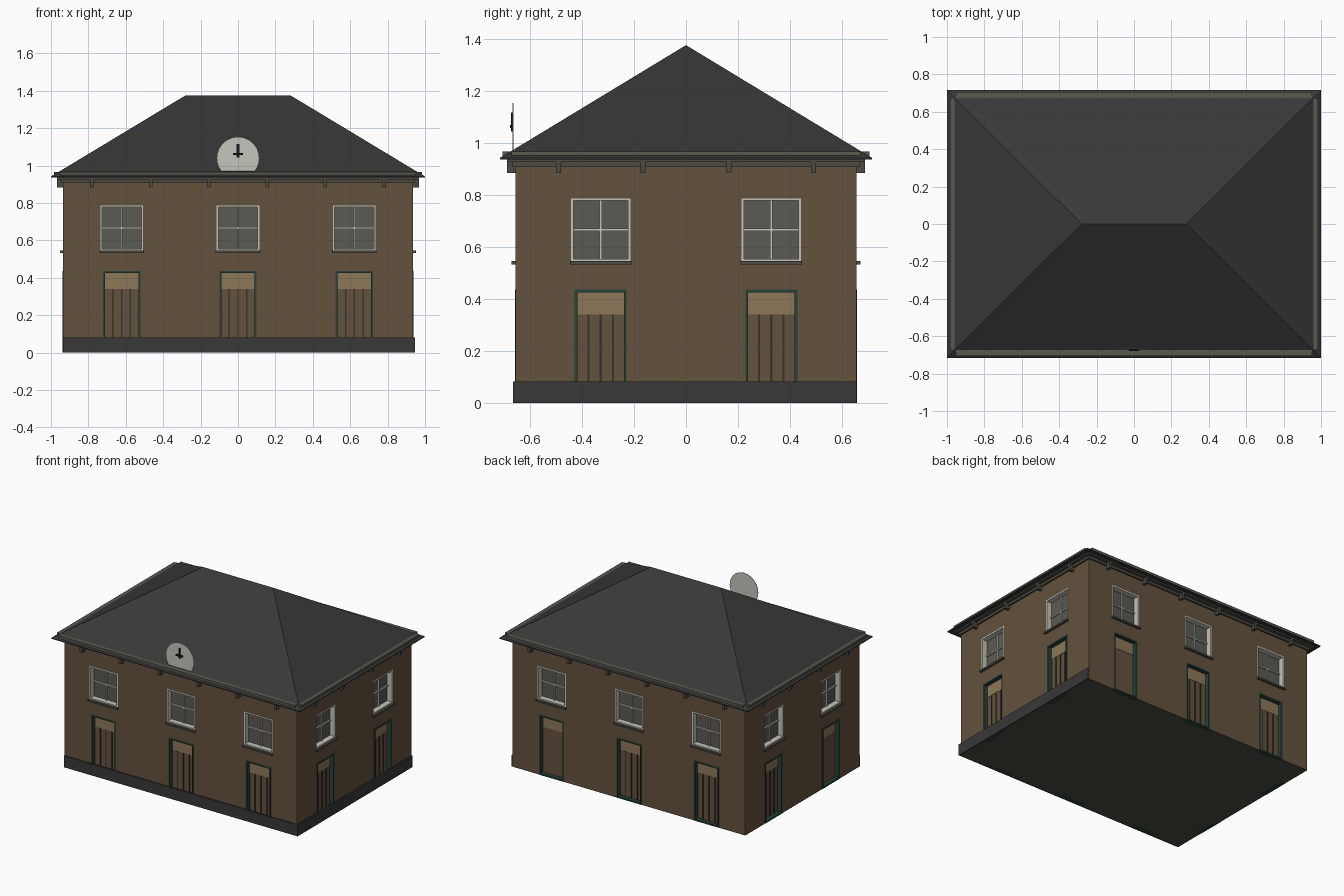
import bpy, bmesh, math
from mathutils import Matrix, Vector

cube = bpy.data.objects.get("Cube")
if cube:
    bpy.data.objects.remove(cube, do_unlink=True)


def material(name, r, g, b):
    m = bpy.data.materials.new(name)
    m.use_nodes = True
    m.diffuse_color = (r, g, b, 1)
    m.node_tree.nodes["Principled BSDF"].inputs["Base Color"].default_value = (r, g, b, 1)
    return m


BRICK = material("brown_brick", 0.125, 0.085, 0.047)
SLATE = material("dark_slate", 0.04, 0.04, 0.04)
STONE = material("grey_stone", 0.1, 0.1, 0.08)
TRIM = material("dark_trim", 0.07, 0.068, 0.053)
WHITE = material("off_white", 0.56, 0.56, 0.5)
GLASS = material("grey_glass", 0.105, 0.103, 0.087)
GREEN = material("dark_green", 0.02, 0.052, 0.04)
TAN = material("tan_panel", 0.27, 0.185, 0.098)
BAR = material("charcoal", 0.035, 0.033, 0.027)
BLACK = material("black", 0.006, 0.006, 0.006)

HX, HY, WALL_TOP = 0.935, 0.655, 0.94


def finish(name, bm, *mats):
    bmesh.ops.recalc_face_normals(bm, faces=bm.faces)
    mesh = bpy.data.meshes.new(name)
    bm.to_mesh(mesh)
    bm.free()
    for m in mats:
        mesh.materials.append(m)
    ob = bpy.data.objects.new(name, mesh)
    bpy.context.collection.objects.link(ob)
    return ob


def add_box(bm, u, y, z, turn=Matrix()):
    size = Matrix.Diagonal((u[1] - u[0], y[1] - y[0], z[1] - z[0], 1))
    mid = Matrix.Translation((sum(u) / 2, sum(y) / 2, sum(z) / 2))
    bmesh.ops.create_cube(bm, size=1, matrix=turn @ mid @ size)


def boxes(name, mat, items, turn=Matrix()):
    bm = bmesh.new()
    for u, y, z in items:
        add_box(bm, u, y, z, turn)
    return finish(name, bm, mat)


def frame(u0, u1, y, z0, z1, t):
    """Four bars round an opening."""
    return [((u0, u0 + t), y, (z0, z1)), ((u1 - t, u1), y, (z0, z1)),
            ((u0 + t, u1 - t), y, (z1 - t, z1)), ((u0 + t, u1 - t), y, (z0, z0 + t))]


def wall(name, half, dist, centres, turn):
    """Flat wall with a window and a door opening at every centre."""
    us = sorted([-half, half] + [c + s * w for c in centres for s in (-1, 1) for w in (WIN, DOOR)])
    zs = [0, DOOR_TOP, WIN_Z[0], WIN_Z[1], WALL_TOP]
    bm = bmesh.new()
    for a, b in zip(us, us[1:]):
        near = min(abs((a + b) / 2 - c) for c in centres)
        for i, (lo, hi) in enumerate(zip(zs, zs[1:])):
            if (i == 0 and near < DOOR) or (i == 2 and near < WIN):
                continue
            bm.faces.new([bm.verts.new(turn @ Vector((u, -dist, z)))
                          for u, z in ((a, lo), (b, lo), (b, hi), (a, hi))])
    bmesh.ops.remove_doubles(bm, verts=bm.verts, dist=1e-5)
    ob = finish(name, bm, BRICK)
    # Outward normals
    out = turn @ Vector((0, -1, 0))
    if ob.data.polygons[0].normal.dot(out) < 0:
        ob.data.flip_normals()


WIN, WIN_Z = 0.114, (0.545, 0.787)
DOOR, DOOR_TOP = 0.1, 0.436

long_u = (-0.622, 0, 0.622)
short_u = (-0.328, 0.328)
long_br = (-0.78, -0.467, -0.156, 0.156, 0.467, 0.78)
short_br = (-0.49, -0.165, 0.165, 0.49)

# Side name, half length, distance, bay centres, bracket centres, bay without bars
sides = [("front", HX, HY, long_u, long_br, None),
         ("right", HY, HX, short_u, short_br, None),
         ("back", HX, HY, long_u, long_br, 0),
         ("left", HY, HX, short_u, short_br, 1)]

for k, (side, half, dist, centres, brackets, plain) in enumerate(sides):
    turn = Matrix.Rotation(k * math.pi / 2, 4, 'Z')
    wall(side + "_wall", half, dist, centres, turn)
    frames, panes, sills, jambs, leaves, transoms, bars = ([] for _ in range(7))
    reveal = (-dist, -dist + 0.045)
    door_reveal = (-dist - 0.002, -dist + 0.035)
    for i, c in enumerate(centres):
        # Windows
        frames += frame(c - WIN, c + WIN, reveal, *WIN_Z, 0.009)
        glaze = (-dist + 0.03, -dist + 0.042)
        mid = sum(WIN_Z) / 2
        frames.append(((c - 0.004, c + 0.004), glaze, WIN_Z))
        frames.append(((c - WIN, c + WIN), glaze, (mid - 0.005, mid + 0.005)))
        panes.append(((c - WIN, c + WIN), (-dist + 0.04, -dist + 0.046), WIN_Z))
        sills.append(((c - 0.119, c + 0.119), (-dist - 0.016, -dist + 0.02), (0.533, 0.545)))
        # Doors
        jambs += frame(c - DOOR, c + DOOR, door_reveal, 0, DOOR_TOP, 0.011)
        leaves.append(((c - DOOR, c + DOOR), (-dist + 0.03, -dist + 0.036), (0, 0.34)))
        transoms.append(((c - DOOR, c + DOOR), (-dist + 0.028, -dist + 0.036), (0.34, DOOR_TOP - 0.005)))
        if i != plain:
            bars += [((c + o - 0.004, c + o + 0.004), (-dist + 0.025, -dist + 0.031), (0, 0.34))
                     for o in (-0.047, 0, 0.047)]
    boxes(side + "_window_frames", WHITE, frames, turn)
    boxes(side + "_window_panes", GLASS, panes, turn)
    boxes(side + "_window_sills", TRIM, sills, turn)
    boxes(side + "_door_frames", GREEN, jambs, turn)
    boxes(side + "_doors", BRICK, leaves, turn)
    boxes(side + "_door_transoms", TAN, transoms, turn)
    boxes(side + "_door_bars", BAR, bars, turn)
    # Eaves: brackets, two-step cornice and gutter
    boxes(side + "_brackets", TRIM,
          [((b - 0.01, b + 0.01), (-dist - 0.034, -dist), (0.884, 0.935)) for b in brackets], turn)
    boxes(side + "_cornice", TRIM,
          [((-half - 0.012, half + 0.012), (-dist - 0.012, -dist + 0.01), (0.908, 0.926)),
           ((-half - 0.034, half + 0.034), (-dist - 0.034, -dist + 0.01), (0.926, 0.942))], turn)
    boxes(side + "_gutter", STONE,
          [((-half - 0.016, half + 0.016), (-dist - 0.05, -dist + 0.01), (0.945, 0.967))], turn)

# Plinth on the front and right only
boxes("plinth", SLATE, [((-HX, HX + 0.01), (-HY - 0.01, -HY + 0.002), (0, 0.082)),
                        ((HX - 0.002, HX + 0.01), (-HY, HY), (0, 0.082))])

# Underside with a brown rim
bm = bmesh.new()
bmesh.ops.create_grid(bm, x_segments=1, y_segments=1, size=1, matrix=Matrix.Diagonal((HX, HY, 1, 1)))
inner = bm.faces[:]
bmesh.ops.inset_region(bm, faces=inner, thickness=0.055)
for f in inner:
    f.material_index = 1
floor = finish("underside", bm, BRICK, TRIM)
if floor.data.polygons[0].normal.z > 0:
    floor.data.flip_normals()

# Hipped roof with a thin eaves edge
bm = bmesh.new()
low, high = ([bm.verts.new((x, y, z)) for x, y in ((-1, -0.716), (1, -0.716), (1, 0.716), (-1, 0.716))]
             for z in (0.936, 0.942))
ridge = [bm.verts.new((x, 0, 1.376)) for x in (-0.28, 0.28)]
bm.faces.new(low)
for i in range(4):
    j = (i + 1) % 4
    bm.faces.new((low[i], low[j], high[j], high[i]))
bm.faces.new((high[0], high[1], ridge[1], ridge[0]))
bm.faces.new((high[1], high[2], ridge[1]))
bm.faces.new((high[2], high[3], ridge[0], ridge[1]))
bm.faces.new((high[3], high[0], ridge[0]))
finish("roof", bm, SLATE)

# Clock dial and hands standing on the front eaves
bm = bmesh.new()
place = Matrix.Translation((0, -0.666, 1.04)) @ Matrix.Rotation(math.pi / 2, 4, 'X')
bmesh.ops.create_cone(bm, cap_ends=True, segments=28, radius1=0.114, radius2=0.114, depth=0.003, matrix=place)
finish("clock_dial", bm, WHITE)
boxes("clock_hands", BLACK, [((-0.007, 0.007), (-0.674, -0.667), (1.043, 1.117)),
                             ((-0.026, 0.026), (-0.678, -0.667), (1.058, 1.068))])
